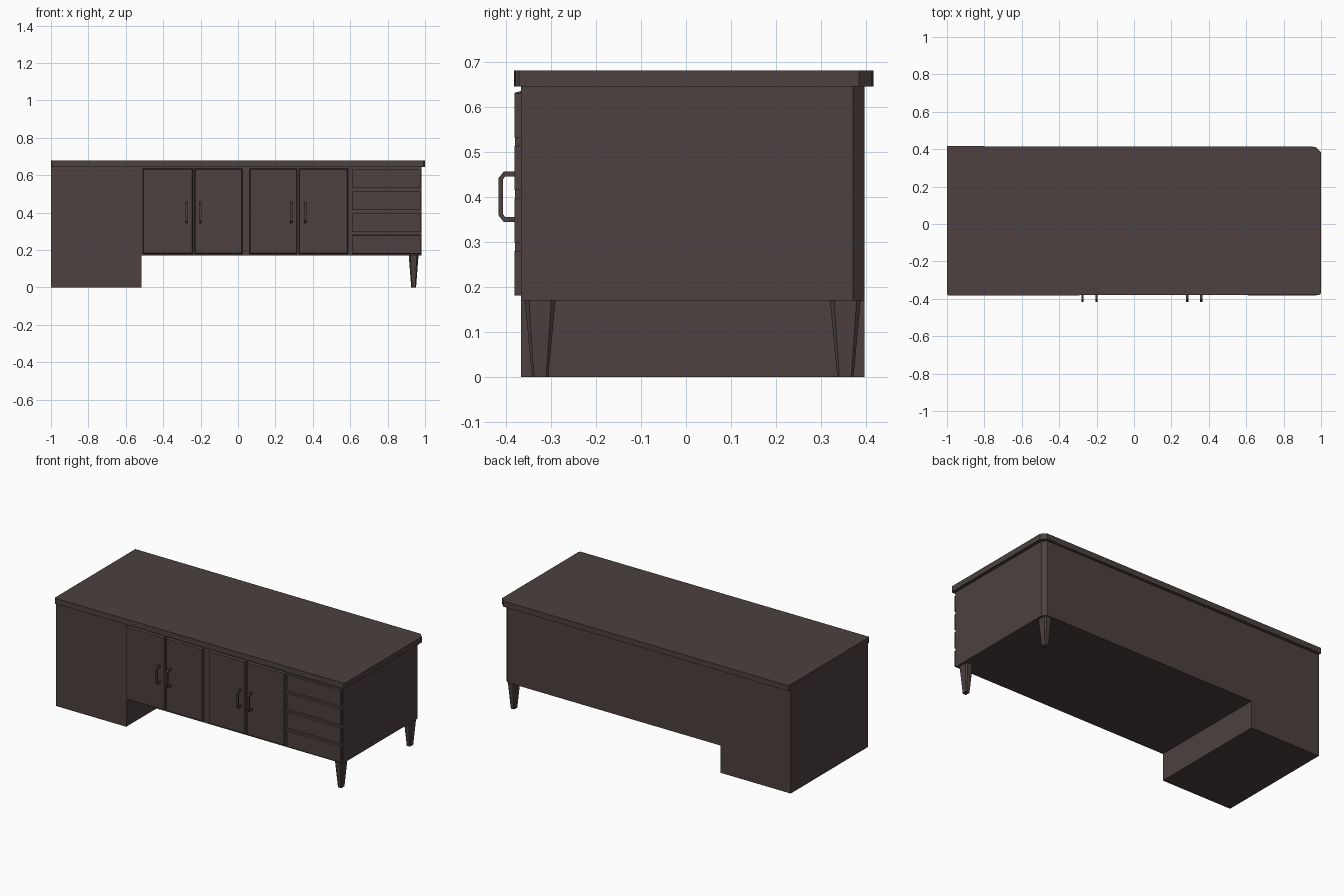
import bpy
import bmesh
from mathutils import Vector

if "Cube" in bpy.data.objects:
    bpy.data.objects.remove(bpy.data.objects["Cube"])

wood = bpy.data.materials.new("dark brown wood")
wood.use_nodes = True
colour = (0.072, 0.053, 0.050, 1)
wood.diffuse_color = colour
wood.node_tree.nodes["Principled BSDF"].inputs["Base Color"].default_value = colour


def finish(name, bm):
    bmesh.ops.recalc_face_normals(bm, faces=bm.faces)
    mesh = bpy.data.meshes.new(name)
    bm.to_mesh(mesh)
    bm.free()
    mesh.materials.append(wood)
    obj = bpy.data.objects.new(name, mesh)
    bpy.context.collection.objects.link(obj)
    return obj


def prism(name, outline, z0, z1):
    """Extrude a plan outline upwards."""
    bm = bmesh.new()
    face = bm.faces.new([bm.verts.new((x, y, z0)) for x, y in outline])
    new = bmesh.ops.extrude_face_region(bm, geom=[face])["geom"]
    verts = [v for v in new if isinstance(v, bmesh.types.BMVert)]
    bmesh.ops.translate(bm, verts=verts, vec=(0, 0, z1 - z0))
    return finish(name, bm)


def panel(name, x0, x1, z0, z1, y0, y1, chamfer):
    """Front panel whose face narrows by a small chamfer."""
    bm = bmesh.new()
    bmesh.ops.create_cube(bm, size=1)
    for v in bm.verts:
        front = v.co.y < 0
        inset = chamfer if front else 0
        v.co = Vector((x1 - inset if v.co.x > 0 else x0 + inset,
                       y0 if front else y1,
                       z1 - inset if v.co.z > 0 else z0 + inset))
    return finish(name, bm)


def leg(name, x, y):
    """Tapered leg with chamfered corners."""
    bm = bmesh.new()
    rings = []
    for z, hx, hy in ((0, 0.013, 0.018), (0.17, 0.026, 0.034)):
        c = hx * 0.35
        plan = [(hx, c - hy), (hx, hy - c), (hx - c, hy), (c - hx, hy),
                (-hx, hy - c), (-hx, c - hy), (c - hx, -hy), (hx - c, -hy)]
        rings.append([bm.verts.new((x + px, y + py, z)) for px, py in plan])
    low, high = rings
    bm.faces.new(low)
    bm.faces.new(high)
    for i in range(len(low)):
        j = (i + 1) % len(low)
        bm.faces.new((low[i], low[j], high[j], high[i]))
    return finish(name, bm)


def handle(name, x):
    """Square bar bent into a pull with clipped corners."""
    half, bar, zc = 0.056, 0.011, 0.4
    outer = [(-0.372, -half), (-0.405, -half), (-0.416, 0.014 - half)]
    inner = [(-0.372, bar - half), (-0.402, bar - half), (-0.406, 0.017 - half)]
    outer += [(y, -z) for y, z in reversed(outer)]
    inner += [(y, -z) for y, z in reversed(inner)]
    bm = bmesh.new()
    sides = [[[bm.verts.new((x + dx, y, zc + z)) for y, z in line]
              for line in (outer, inner)] for dx in (-0.006, 0.006)]
    (a, b), (c, d) = sides
    for i in range(len(outer) - 1):
        for p, q in ((a, b), (b, d), (d, c), (c, a)):
            bm.faces.new((p[i], p[i + 1], q[i + 1], q[i]))
    for i in (0, -1):
        bm.faces.new((a[i], b[i], d[i], c[i]))
    return finish(name, bm)


# Cabinet, solid end pedestal and overhanging top
prism("cabinet_body", [(-1, -0.366), (0.98, -0.366), (0.98, 0.371),
                       (0.955, 0.396), (-1, 0.396)], 0.17, 0.645)
prism("end_pedestal", [(-1, -0.366), (-0.515, -0.366),
                       (-0.515, 0.396), (-1, 0.396)], 0, 0.17)
prism("table_top", [(-1, -0.376), (-0.994, -0.382), (0.992, -0.379),
                    (1, -0.371), (1, 0.384), (0.971, 0.413), (-1, 0.416)],
      0.645, 0.68)

# Cupboard doors with their handles
doors = [(-0.51, -0.24), (-0.234, 0.025), (0.06, 0.318), (0.324, 0.59)]
for i, (x0, x1) in enumerate(doors):
    panel(f"door_{i + 1}", x0, x1, 0.178, 0.637, -0.38, -0.36, 0.006)
for i, x in enumerate((-0.275, -0.2, 0.285, 0.36)):
    handle(f"door_handle_{i + 1}", x)

# Drawer fronts
for i in range(4):
    z = 0.18 + i * 0.117
    panel(f"drawer_{i + 1}", 0.608, 0.976, z, z + 0.1, -0.381, -0.36, 0.001)

# Legs under the open end
leg("front_leg", 0.939, -0.324)
leg("rear_leg", 0.939, 0.354)
